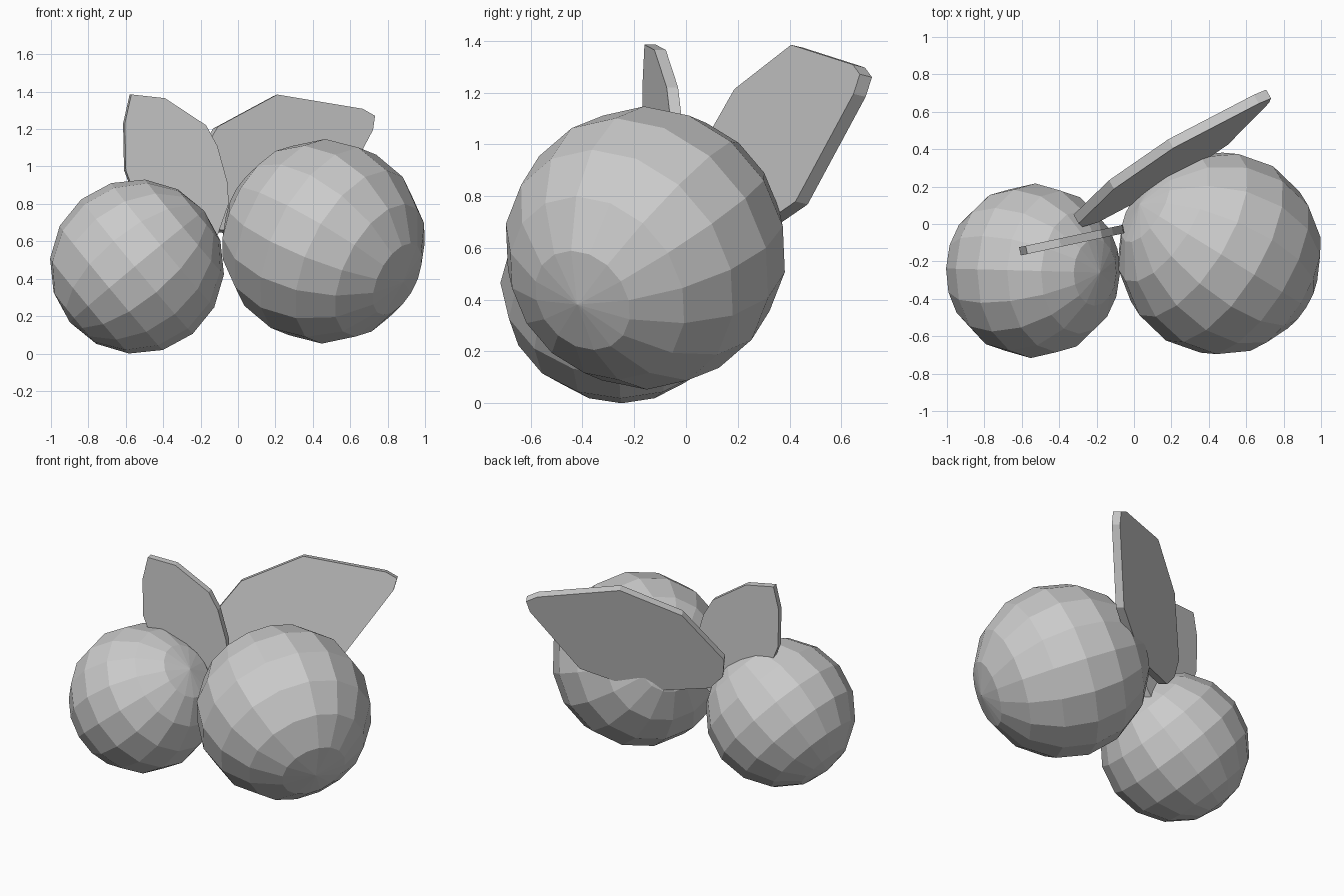
import bpy, bmesh
from mathutils import Vector

if "Cube" in bpy.data.objects:
    bpy.data.objects.remove(bpy.data.objects["Cube"])


def add_object(name, bm):
    bmesh.ops.recalc_face_normals(bm, faces=bm.faces)
    mesh = bpy.data.meshes.new(name)
    bm.to_mesh(mesh)
    bm.free()
    obj = bpy.data.objects.new(name, mesh)
    bpy.context.collection.objects.link(obj)
    return obj


def berry(name, center, radius, pole):
    """Low-poly ball whose pole is tilted along the given direction."""
    bm = bmesh.new()
    bmesh.ops.create_uvsphere(bm, u_segments=16, v_segments=8, radius=radius)
    obj = add_object(name, bm)
    obj.location = center
    obj.rotation_euler = Vector(pole).to_track_quat('Z', 'Y').to_euler()
    return obj


def leaf(name, outline, origin, u, v, normal, thickness):
    """Flat slab: 2D outline laid out on the u/v axes, thickened behind."""
    o, u, v = Vector(origin), Vector(u), Vector(v)
    bm = bmesh.new()
    face = bm.faces.new([bm.verts.new(o + u * a + v * b) for a, b in outline])
    ext = bmesh.ops.extrude_face_region(bm, geom=[face], use_keep_orig=True)
    moved = [g for g in ext['geom'] if isinstance(g, bmesh.types.BMVert)]
    bmesh.ops.translate(bm, verts=moved, vec=-Vector(normal).normalized() * thickness)
    return add_object(name, bm)


# Two berries
berry("small_berry", (-0.54, -0.25, 0.465), 0.467, (0.77, -0.02, 0.64))
berry("large_berry", (0.457, -0.157, 0.60), 0.547, (0.78, -0.48, -0.40))

# Large leaf, symmetric about its long axis
half = [(0.02, 0.12), (0.385, 0.325), (0.806, 0.336), (1.25, 0.063)]
outline = [(-0.02, 0)] + half + [(1.30, 0)] + [(a, -b) for a, b in reversed(half)]
normal = Vector((0.478, -0.853, 0.206)).normalized()
axis = Vector((0.763, 0.520, 0.382)).normalized()
leaf("large_leaf", outline, (-0.26, -0.005, 0.774), axis, normal.cross(axis), normal, 0.055)

# Small leaf, its foot tucked between the berries
outline = [(-0.57, 1.385), (-0.39, 1.365), (-0.17, 1.22), (-0.11, 1.11),
           (-0.055, 0.91), (-0.05, 0.80), (-0.11, 0.63), (-0.20, 0.54),
           (-0.38, 0.58), (-0.53, 0.72), (-0.57, 0.90), (-0.60, 0.98), (-0.605, 1.23)]
leaf("small_leaf", outline, (0, -0.038, 0), (1, 0.215, 0), (0, 0, 1), (0.21, -0.977, 0), 0.045)
